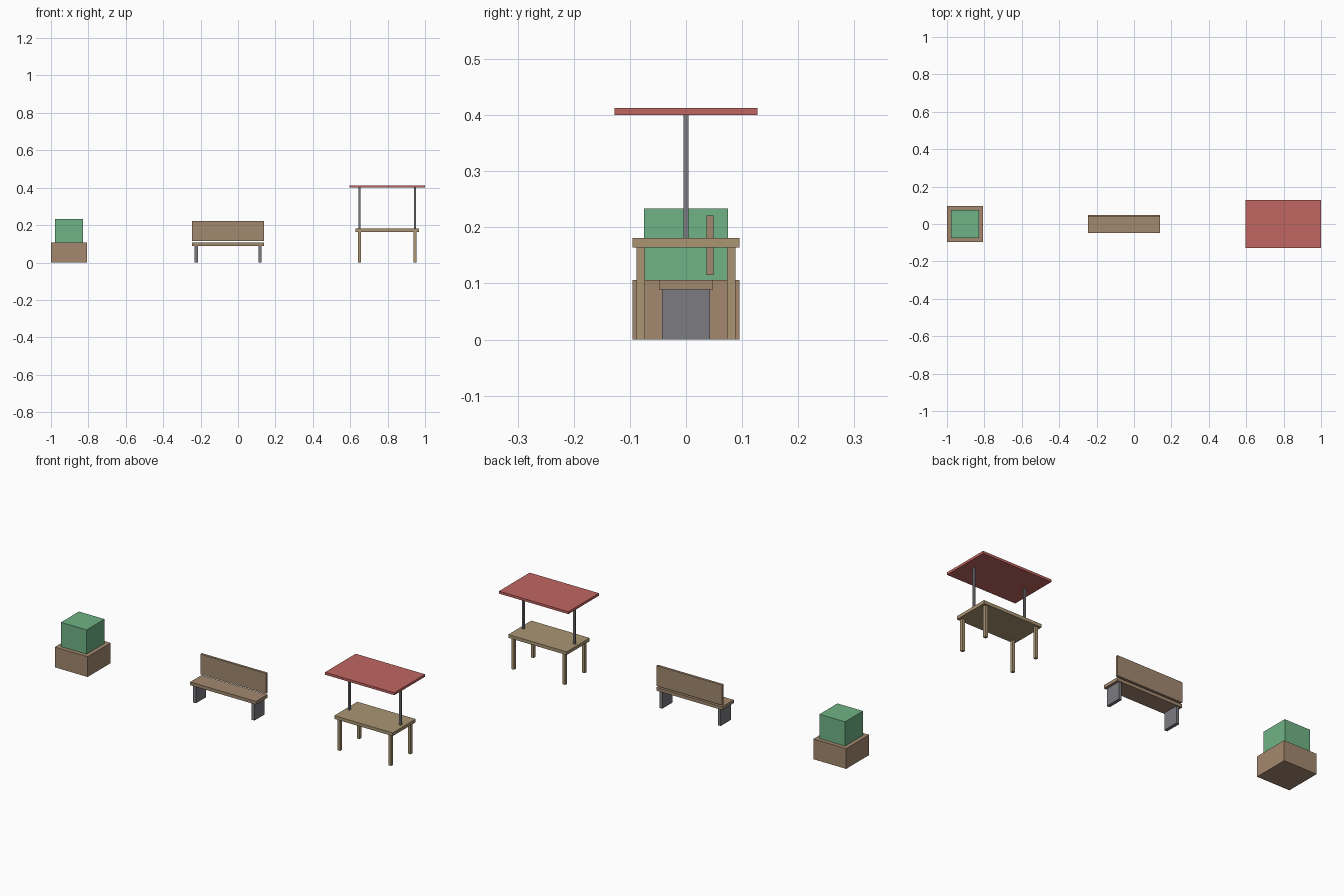
import bpy

if "Cube" in bpy.data.objects:
    bpy.data.objects.remove(bpy.data.objects["Cube"])

S = 2 / 9.4  # metres to model units


def material(name, rgb):
    m = bpy.data.materials.new(name)
    m.diffuse_color = (*rgb, 1)
    m.use_nodes = True
    m.node_tree.nodes["Principled BSDF"].inputs["Base Color"].default_value = m.diffuse_color
    return m


planter_wood = material("planter_wood", (0.37, 0.25, 0.16))
bench_wood = material("bench_wood", (0.36, 0.25, 0.16))
table_wood = material("table_wood", (0.40, 0.30, 0.17))
leaf = material("leaf", (0.16, 0.45, 0.24))
metal = material("metal", (0.20, 0.20, 0.22))
canvas = material("canvas", (0.53, 0.13, 0.12))


def box(name, x, y, z0, z1, sx, sy, mat):
    """Box centred on x, y and spanning z0 to z1, in metres."""
    bpy.ops.mesh.primitive_cube_add(size=1, location=(x * S, y * S, (z0 + z1) / 2 * S))
    ob = bpy.context.object
    ob.name = name
    ob.scale = (sx * S, sy * S, (z1 - z0) * S)
    bpy.ops.object.transform_apply(location=False, rotation=False, scale=True)
    ob.data.materials.append(mat)
    return ob


# Planter with clipped shrub
px = -4.25
box("planter_box", px, 0, 0, 0.5, 0.9, 0.9, planter_wood)
box("shrub", px, 0, 0.5, 1.1, 0.7, 0.7, leaf)

# Bench: seat, floating backrest, two slab legs
bx = -0.25
box("bench_seat", bx, 0, 0.42, 0.5, 1.8, 0.45, bench_wood)
box("bench_back", bx, 0.2, 0.54, 1.04, 1.8, 0.06, bench_wood)
for side, label in ((-1, "left"), (1, "right")):
    box(f"bench_leg_{label}", bx + side * 0.8, 0, 0, 0.42, 0.08, 0.4, metal)

# Market stall: table on four legs, two posts carrying a flat canopy
tx = 3.75
box("stall_table", tx, 0, 0.77, 0.85, 1.6, 0.9, table_wood)
box("stall_canopy", tx, 0, 1.88, 1.94, 1.9, 1.2, canvas)
for side, label in ((-1, "left"), (1, "right")):
    x = tx + side * 0.7
    box(f"canopy_post_{label}", x, 0, 0.85, 1.88, 0.045, 0.045, metal)
    for depth, end in ((-1, "front"), (1, "back")):
        box(f"table_leg_{end}_{label}", x, depth * 0.38, 0, 0.77, 0.07, 0.07, table_wood)
